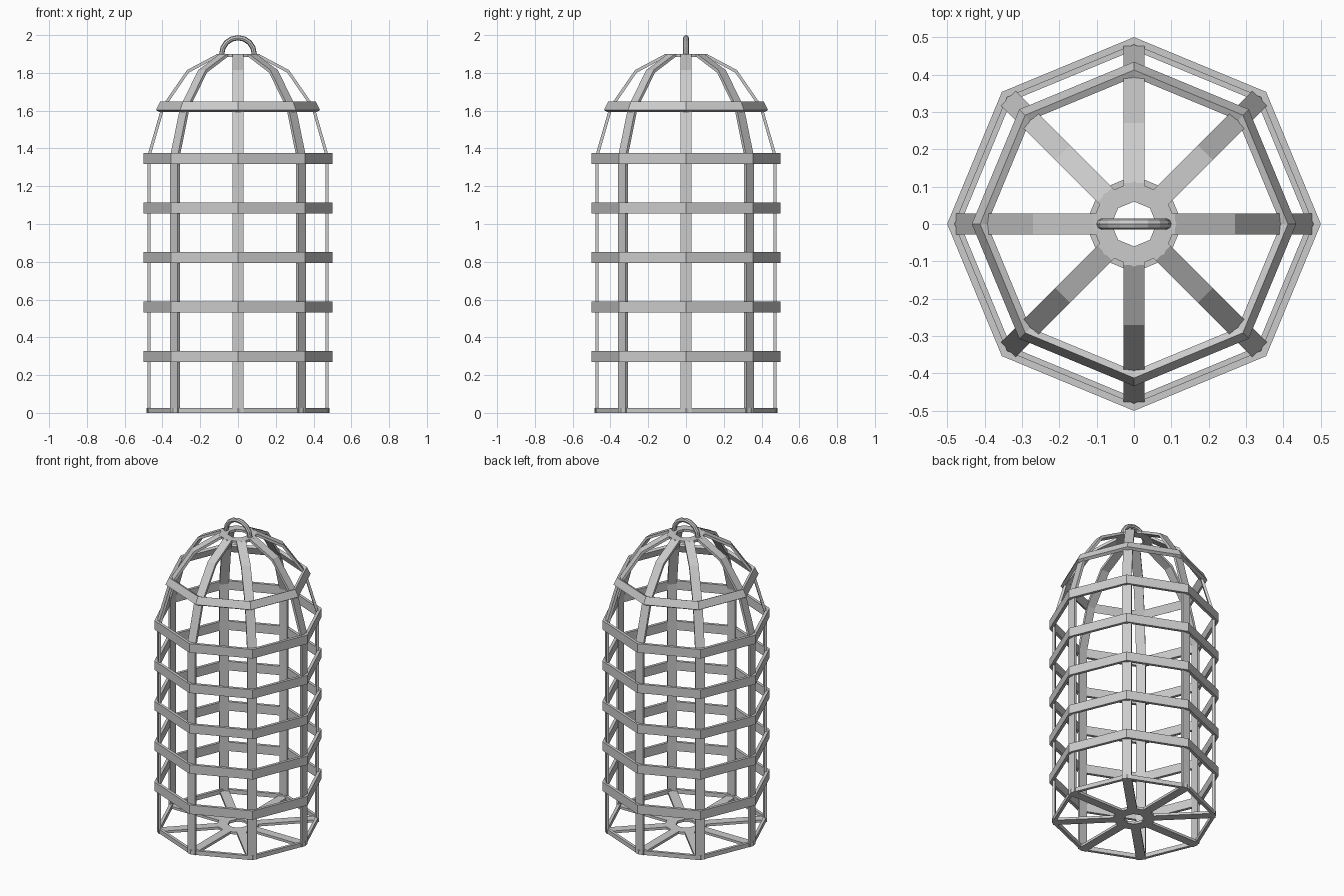
import bpy, bmesh
from math import sin, cos, pi
from mathutils import Vector, Matrix

if "Cube" in bpy.data.objects:
    bpy.data.objects.remove(bpy.data.objects["Cube"])

SIDES = 8

def finish(name, bm):
    bmesh.ops.recalc_face_normals(bm, faces=bm.faces)
    me = bpy.data.meshes.new(name)
    bm.to_mesh(me)
    bm.free()
    ob = bpy.data.objects.new(name, me)
    bpy.context.collection.objects.link(ob)
    return ob

def sweep(bm, loops, closed):
    """Bridge equal-sized point loops; cap the ends when open."""
    vs = [[bm.verts.new(p) for p in l] for l in loops]
    n, m = len(vs), len(vs[0])
    for i in range(n if closed else n - 1):
        a, b = vs[i], vs[(i + 1) % n]
        for j in range(m):
            k = (j + 1) % m
            bm.faces.new((a[j], a[k], b[k], b[j]))
    if not closed:
        bm.faces.new(vs[0])
        bm.faces.new(vs[-1])

def octagon_ring(name, section):
    """Turn a closed (radius, z) section around z in eight flat sides."""
    bm = bmesh.new()
    angles = [2 * pi * i / SIDES for i in range(SIDES)]
    sweep(bm, [[(r * cos(a), r * sin(a), z) for r, z in section] for a in angles], True)
    return finish(name, bm)

def box_section(r0, r1, z0, z1):
    return [(r0, z0), (r1, z0), (r1, z1), (r0, z1)]

# horizontal hoops around the body
for i in range(5):
    z = 0.298 + 0.262 * i
    octagon_ring(f"hoop_{i + 1}", box_section(0.48, 0.5, z - 0.029, z + 0.029))

# tilted hoop on the dome
octagon_ring("dome_hoop", [(0.434, 1.603), (0.412, 1.648), (0.393, 1.640), (0.415, 1.592)])

# floor rim and the two pierced hubs
octagon_ring("floor_rim", box_section(0.465, 0.485, 0.0, 0.027))
octagon_ring("floor_hub", box_section(0.06, 0.13, 0.0, 0.016))
octagon_ring("top_hub", box_section(0.06, 0.114, 1.884, 1.9))

# straps: floor spoke, upright and dome rib in one bent band
outer = [(0.10, 0), (0.48, 0), (0.48, 1.36), (0.405, 1.62), (0.27, 1.815), (0.11, 1.9), (0.09, 1.9)]
inner = [(0.10, 0.016), (0.464, 0.016), (0.464, 1.357), (0.391, 1.612), (0.261, 1.801), (0.107, 1.884), (0.09, 1.884)]
HALF = 0.028
for i in range(SIDES):
    bm = bmesh.new()
    sweep(bm, [[(o[0], -HALF, o[1]), (o[0], HALF, o[1]), (n[0], HALF, n[1]), (n[0], -HALF, n[1])]
               for o, n in zip(outer, inner)], False)
    bmesh.ops.rotate(bm, verts=bm.verts, cent=(0, 0, 0), matrix=Matrix.Rotation(2 * pi * i / SIDES, 3, 'Z'))
    finish(f"strap_{i + 1}", bm)

# hanging loop: half ring standing on the top hub
bm = bmesh.new()
loops = []
for i in range(9):
    a = pi * i / 8
    loops.append([((0.086 + 0.014 * cos(t)) * cos(a), 0.015 * sin(t),
                   1.9 + (0.086 + 0.014 * cos(t)) * sin(a))
                  for t in [2 * pi * k / 8 for k in range(8)]])
loops.insert(0, [(x, y, 1.888) for x, y, z in loops[0]])
loops.append([(x, y, 1.888) for x, y, z in loops[-1]])
sweep(bm, loops, False)
finish("hanging_loop", bm)
